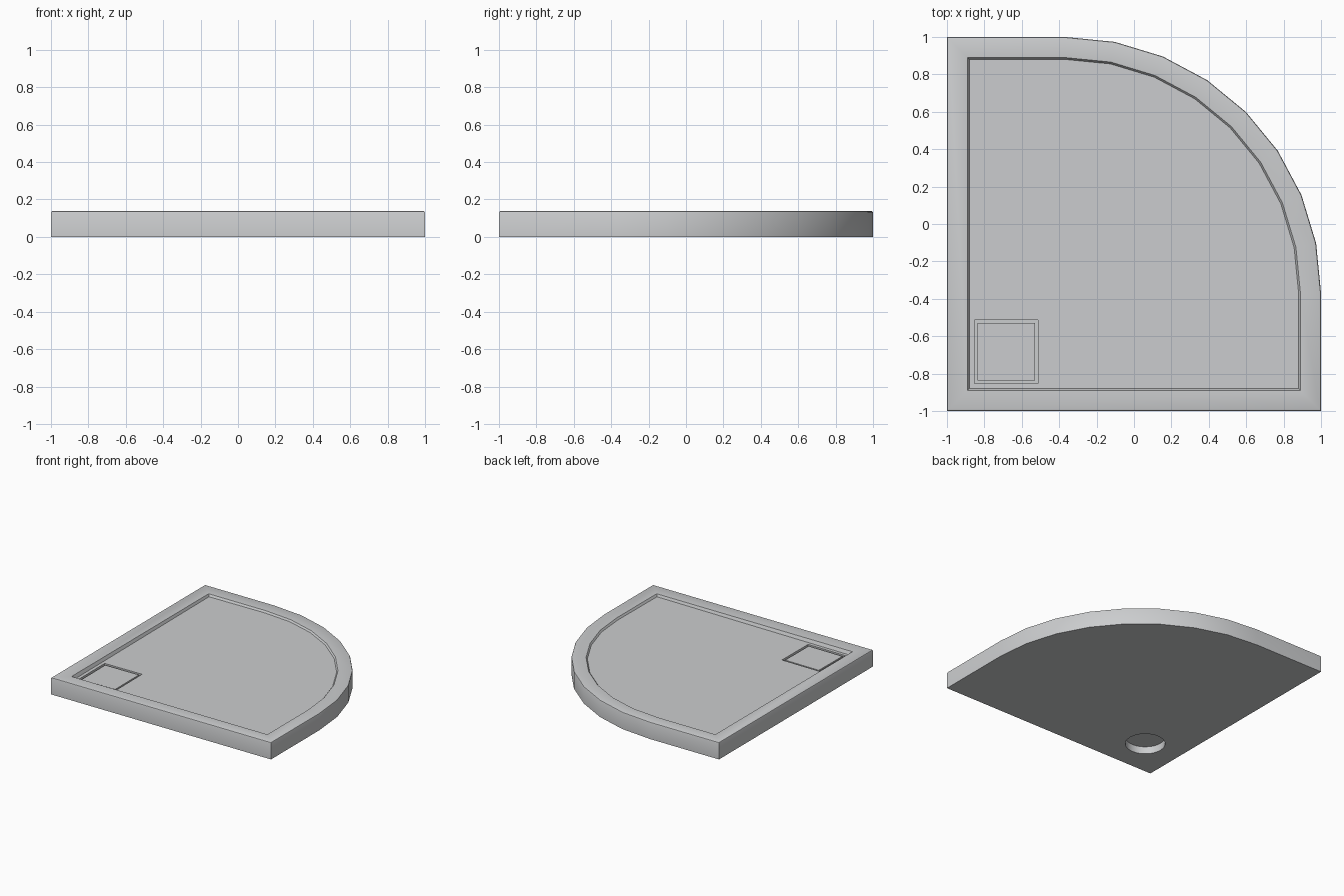
import bpy, bmesh
from math import sin, cos, pi, radians

cube = bpy.data.objects.get("Cube")
if cube:
    bpy.data.objects.remove(cube)

grey = bpy.data.materials.new("light grey")
grey.use_nodes = True
COLOR = (0.6, 0.61, 0.62, 1)
grey.diffuse_color = COLOR
grey.node_tree.nodes["Principled BSDF"].inputs["Base Color"].default_value = COLOR

DRAIN = -0.683      # drain centre on x and y
ARC = -0.37         # centre of the quarter-round corner on x and y
RECESS_Z = 0.06


def floor_z(x, y):
    """Floor plane falling gently to the drain corner."""
    return 0.105 + 0.006 * (x + y + 1.77)


def outline(inset):
    """Quadrant plan: three square corners and one faceted arc."""
    e, r = 1 - inset, 1 - inset - ARC
    arc = [(ARC + r * cos(i * pi / 16), ARC + r * sin(i * pi / 16)) for i in range(9)]
    return [(-e, -e), (e, -e)] + arc + [(-e, e)]


def square(half):
    return [(DRAIN + half * a, DRAIN + half * b) for a, b in ((-1, -1), (1, -1), (1, 1), (-1, 1))]


def circle(radius, n=32):
    return [(DRAIN + radius * cos(i * 2 * pi / n), DRAIN + radius * sin(i * 2 * pi / n)) for i in range(n)]


def ring(bm, points, z):
    """Closed loop of vertices; z is a height or a height function."""
    return [bm.verts.new((x, y, z(x, y) if callable(z) else z)) for x, y in points]


def bridge(bm, a, b):
    for i in range(len(a)):
        j = (i + 1) % len(a)
        bm.faces.new((a[i], a[j], b[j], b[i]))


def fill(bm, outer, inner):
    """Flat face with a hole in it."""
    edges = []
    for loop in (outer, inner):
        for i in range(len(loop)):
            pair = (loop[i - 1], loop[i])
            edges.append(bm.edges.get(pair) or bm.edges.new(pair))
    bmesh.ops.triangle_fill(bm, edges=edges, use_beauty=True, use_dissolve=False)


def finish(bm, name):
    bmesh.ops.recalc_face_normals(bm, faces=bm.faces[:])
    mesh = bpy.data.meshes.new(name)
    bm.to_mesh(mesh)
    bm.free()
    mesh.materials.append(grey)
    obj = bpy.data.objects.new(name, mesh)
    bpy.context.collection.objects.link(obj)
    bpy.ops.object.select_all(action='DESELECT')
    obj.select_set(True)
    bpy.context.view_layer.objects.active = obj
    bpy.ops.object.shade_smooth_by_angle(angle=radians(30))
    return obj


# Tray: skirt, softened rim edge, rim and dished floor
bm = bmesh.new()
loops = [ring(bm, outline(inset), z) for inset, z in
         ((0, 0), (0, 0.13), (0.003, 0.136), (0.01, 0.139), (0.11, 0.134), (0.12, floor_z))]
for lower, upper in zip(loops, loops[1:]):
    bridge(bm, lower, upper)

# Square drain recess and round outlet
recess_top = ring(bm, square(0.17), floor_z)
recess_base = ring(bm, square(0.17), RECESS_Z)
outlet_top = ring(bm, circle(0.15), RECESS_Z)
outlet_base = ring(bm, circle(0.15), 0)
fill(bm, loops[-1], recess_top)
bridge(bm, recess_top, recess_base)
fill(bm, recess_base, outlet_top)
bridge(bm, outlet_top, outlet_base)
fill(bm, loops[0], outlet_base)
finish(bm, "shower_tray")

# Drain cover sitting in the recess
bm = bmesh.new()
base = ring(bm, square(0.153), RECESS_Z)
top = ring(bm, square(0.153), lambda x, y: floor_z(x, y) - 0.003)
bridge(bm, base, top)
bm.faces.new(base)
bm.faces.new(top)
finish(bm, "drain_cover")
